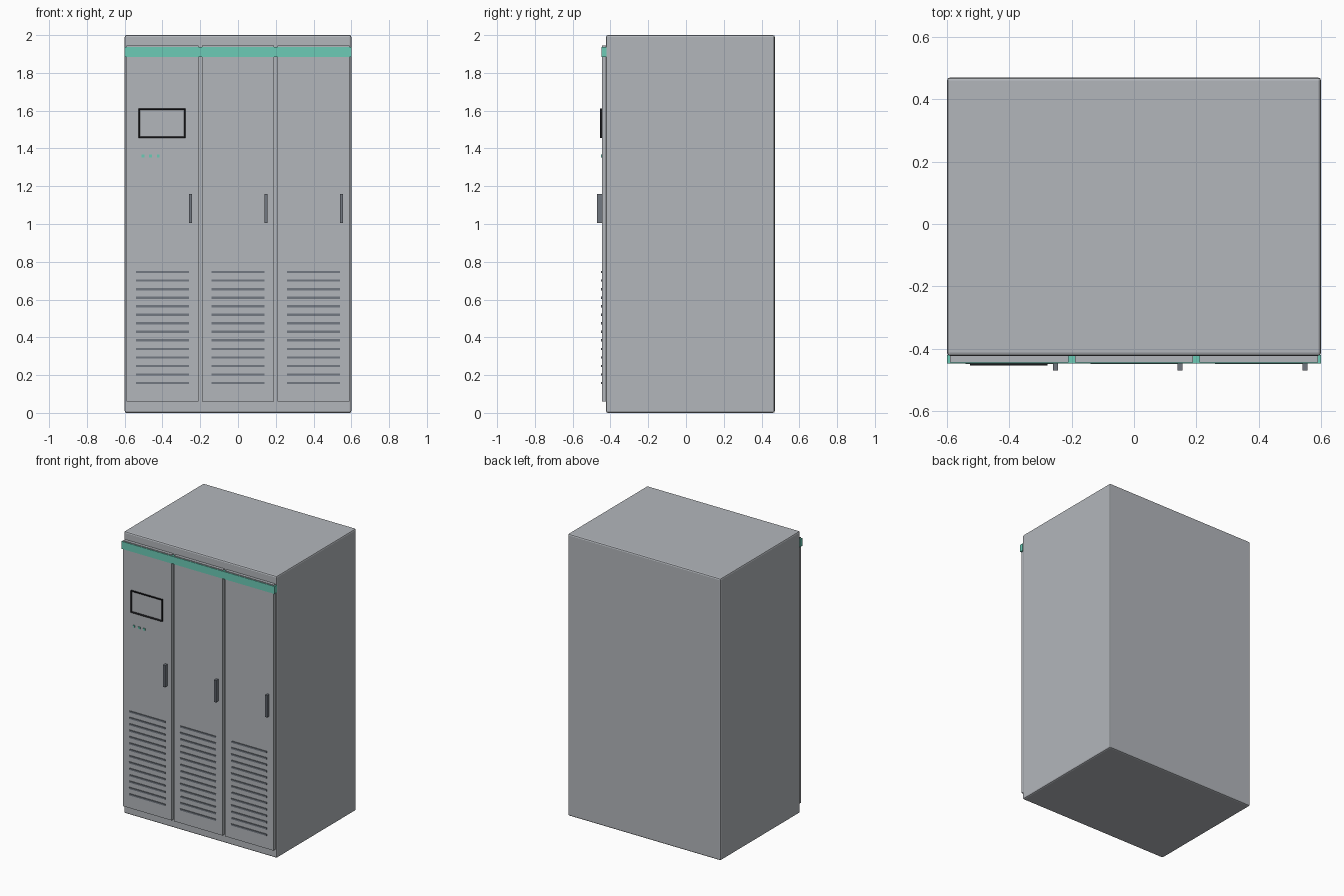
import bpy, bmesh
from mathutils import Vector

if "Cube" in bpy.data.objects:
    bpy.data.objects.remove(bpy.data.objects["Cube"], do_unlink=True)


def material(name, r, g, b):
    mat = bpy.data.materials.new(name)
    mat.use_nodes = True
    mat.diffuse_color = (r, g, b, 1)
    mat.node_tree.nodes["Principled BSDF"].inputs["Base Color"].default_value = (r, g, b, 1)
    return mat


GREY = material("cabinet_grey", 0.45, 0.47, 0.50)
SLATE = material("slate_grey", 0.17, 0.19, 0.22)
TEAL = material("teal", 0.15, 0.60, 0.47)
BLACK = material("black", 0.01, 0.01, 0.012)


def add_box(bm, x, y, z):
    """Add a box spanning the three (low, high) ranges."""
    verts = bmesh.ops.create_cube(bm, size=1)["verts"]
    for v in verts:
        v.co = Vector([(lo + hi) / 2 + c * (hi - lo) for c, (lo, hi) in zip(v.co, (x, y, z))])
    return verts


def finish(name, bm, *mats):
    mesh = bpy.data.meshes.new(name)
    bm.to_mesh(mesh)
    bm.free()
    for mat in mats:
        mesh.materials.append(mat)
    obj = bpy.data.objects.new(name, mesh)
    bpy.context.collection.objects.link(obj)
    return obj


def box(name, x, y, z, mat, bevel=0):
    bm = bmesh.new()
    add_box(bm, x, y, z)
    obj = finish(name, bm, mat)
    if bevel:
        mod = obj.modifiers.new("edge_bevel", "BEVEL")
        mod.width = bevel
        mod.segments = 2
    return obj


BODY_FRONT, DOOR_FRONT = -0.423, -0.444

# Cabinet shell
box("cabinet_body", (-0.6, 0.6), (BODY_FRONT, 0.47), (0, 2), GREY, 0.01)

# Three doors, each with a handle and a louvre panel
for side, cx in (("right", -0.4), ("middle", 0), ("left", 0.4)):
    half = 0.19
    box(side + "_door", (cx - half, cx + half), (DOOR_FRONT, BODY_FRONT + 0.002),
        (0.06, 1.945), GREY)
    hx = cx + 0.148
    box(side + "_handle", (hx - 0.008, hx + 0.008), (-0.47, DOOR_FRONT + 0.002),
        (1.005, 1.16), SLATE)
    bm = bmesh.new()
    for row in range(14):
        z = 0.158 + row * 0.0452
        add_box(bm, (cx - 0.14, cx + 0.14), (-0.449, DOOR_FRONT + 0.002), (z - 0.006, z + 0.006))
    finish(side + "_vent_slats", bm, SLATE)

# Coloured trim strip across the door tops
box("trim_strip", (-0.6, 0.6), (-0.448, BODY_FRONT + 0.002), (1.885, 1.938), TEAL)

# Display: black bezel with a recessed grey screen
bm = bmesh.new()
verts = add_box(bm, (-0.526, -0.278), (-0.454, DOOR_FRONT + 0.002), (1.455, 1.611))
bm.normal_update()
front = min(bm.faces, key=lambda f: f.calc_center_median().y)
bmesh.ops.inset_individual(bm, faces=[front], thickness=0.012)
for v in front.verts:
    v.co.y += 0.006
front.material_index = 1
finish("display", bm, BLACK, GREY)

# Indicator lamps under the display
bm = bmesh.new()
for i in range(3):
    x = -0.503 + i * 0.04
    add_box(bm, (x - 0.007, x + 0.007), (-0.45, DOOR_FRONT + 0.002), (1.353, 1.367))
finish("indicator_lamps", bm, TEAL)
